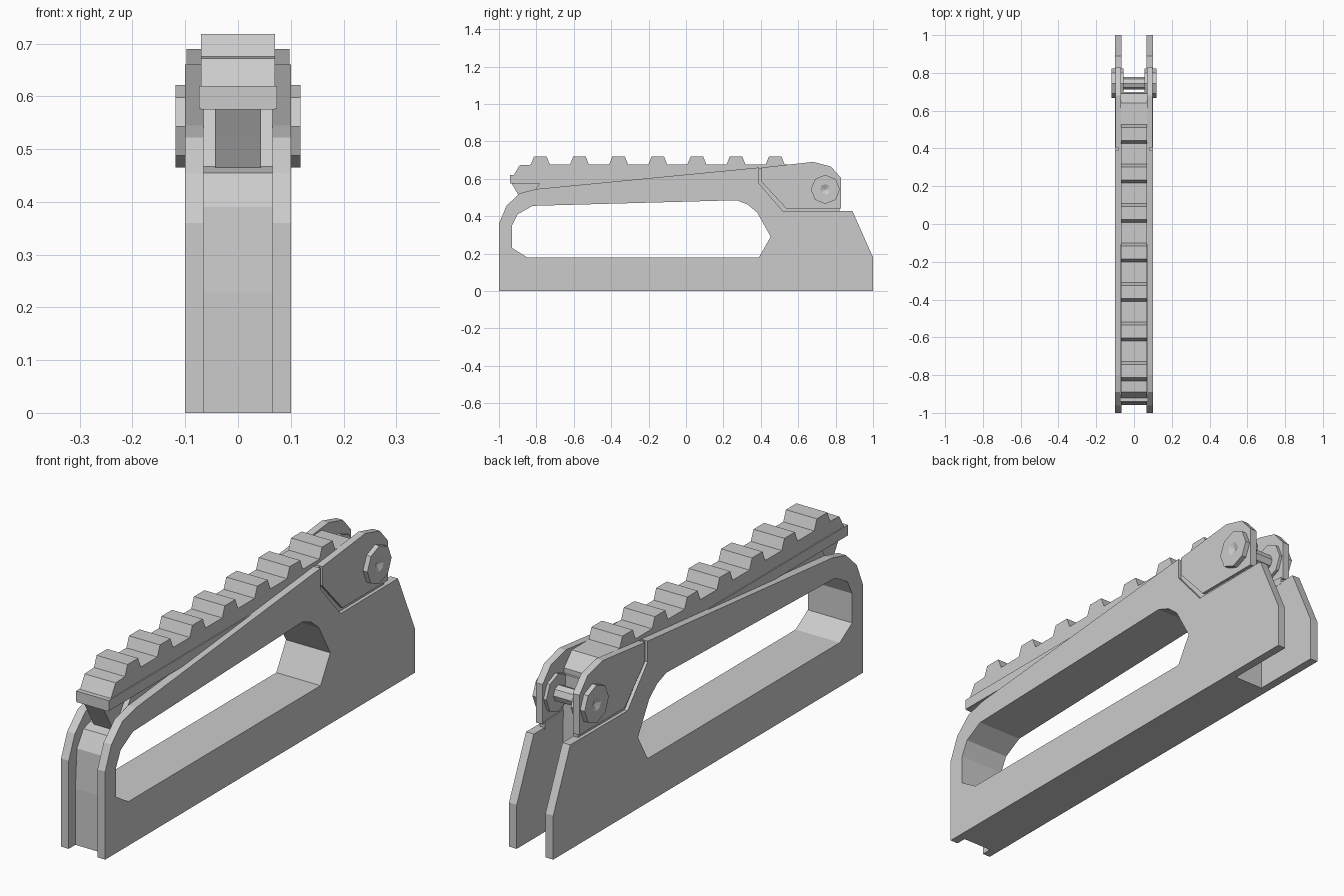
import bpy, bmesh, math
from mathutils import Matrix

if "Cube" in bpy.data.objects:
    bpy.data.objects.remove(bpy.data.objects["Cube"])

# local curve axes (x, y, depth) -> world (y, z, x)
SIDE = Matrix(((0, 0, 1, 0), (1, 0, 0, 0), (0, 1, 0, 0), (0, 0, 0, 1)))


def prism(name, x0, x1, *loops):
    """Side profile in (y, z), with optional holes, extruded from x0 to x1."""
    cu = bpy.data.curves.new(name, 'CURVE')
    cu.dimensions, cu.fill_mode = '2D', 'BOTH'
    cu.extrude = (x1 - x0) / 2
    for pts in loops:
        s = cu.splines.new('POLY')
        s.points.add(len(pts) - 1)
        for p, (y, z) in zip(s.points, pts):
            p.co = (y, z, 0, 1)
        s.use_cyclic_u = True
    tmp = bpy.data.objects.new(name + "_outline", cu)
    bpy.context.collection.objects.link(tmp)
    dg = bpy.context.evaluated_depsgraph_get()
    me = bpy.data.meshes.new_from_object(tmp.evaluated_get(dg))
    bpy.data.objects.remove(tmp)
    me.transform(Matrix.Translation(((x0 + x1) / 2, 0, 0)) @ SIDE)
    bm = bmesh.new()
    bm.from_mesh(me)
    bmesh.ops.remove_doubles(bm, verts=bm.verts, dist=1e-5)
    bmesh.ops.recalc_face_normals(bm, faces=bm.faces)
    for f in bm.faces:
        f.smooth = False
    bm.to_mesh(me)
    bm.free()
    ob = bpy.data.objects.new(name, me)
    bpy.context.collection.objects.link(ob)
    return ob


def mirror(ob):
    ob.modifiers.new("Mirror", 'MIRROR')


def octagon(r, y=0.745, z=0.543):
    return [(y + r * math.sin(i * math.pi / 4), z + r * math.cos(i * math.pi / 4))
            for i in range(8)]


# grip opening shared by side plates and core
hole = [(-.93, .23), (-.85, .18), (.39, .18), (.453, .29), (.38, .42), (.33, .462),
        (.27, .485), (-.82, .455), (-.90, .41), (-.93, .35)]

# side plates
plate = [(-1, 0), (1, 0), (1, .18), (.89, .427), (.52, .425), (.39, .575), (.39, .66),
         (-.80, .545), (-.89, .522), (-.96, .455), (-1, .36)]
mirror(prism("side_plate", .065, .1, plate, hole))

# recessed core between the plates
core = [(-.957, 0), (.70, 0), (.70, .60), (-.78, .578), (-.86, .467), (-.905, .455),
        (-.947, .39), (-.957, .23)]
prism("core", -.0652, .0652, core, hole)

# narrow foot under the front of the rail
prism("rail_foot", -.044, .044, [(-.935, .58), (-.90, .52), (-.86, .45), (-.7, .47), (-.7, .58)])

# toothed rail
top = [(-.92, .62), (-.89, .672)]
for i in range(7):
    y = -.83 + i * .2093
    top += [(y, .675), (y + .017, .718), (y + .085, .718), (y + .102, .675)]
prism("toothed_rail", -.07, .07,
      [(.69, .575), (-.94, .575), (-.94, .62)] + top + [(.64, .675), (.69, .62)])
mirror(prism("rail_flange", .068, .074,
             [(-.94, .577), (.38, .577), (.38, .62), (-.94, .62)]))

# hinge cheeks sitting in the notch, with a recessed backing in the gap
cheek = [(.405, .66), (.405, .582), (.535, .442), (.828, .442), (.828, .605), (.775, .665),
         (.68, .69)]
mirror(prism("hinge_cheek", .068, .098, cheek))
mirror(prism("cheek_backing", .064, .086,
             [(.385, .655), (.385, .575), (.52, .42), (.82, .42), (.82, .45), (.54, .46),
              (.42, .59), (.42, .66)]))

# hinge pin and octagonal bolt heads with a conical dimple
prism("hinge_pin", -.06, .06, octagon(.033))
bolt = prism("bolt_head", .055, .118, octagon(.078))
bm = bmesh.new()
bm.from_mesh(bolt.data)
bmesh.ops.dissolve_limit(bm, angle_limit=.02, verts=bm.verts, edges=bm.edges)
outer = max(bm.faces, key=lambda f: f.calc_center_median().x)
bmesh.ops.inset_region(bm, faces=[outer], thickness=.05)
center = bmesh.ops.poke(bm, faces=[outer])["verts"][0]
center.co.x -= .012
bm.to_mesh(bolt.data)
bm.free()
mirror(bolt)
